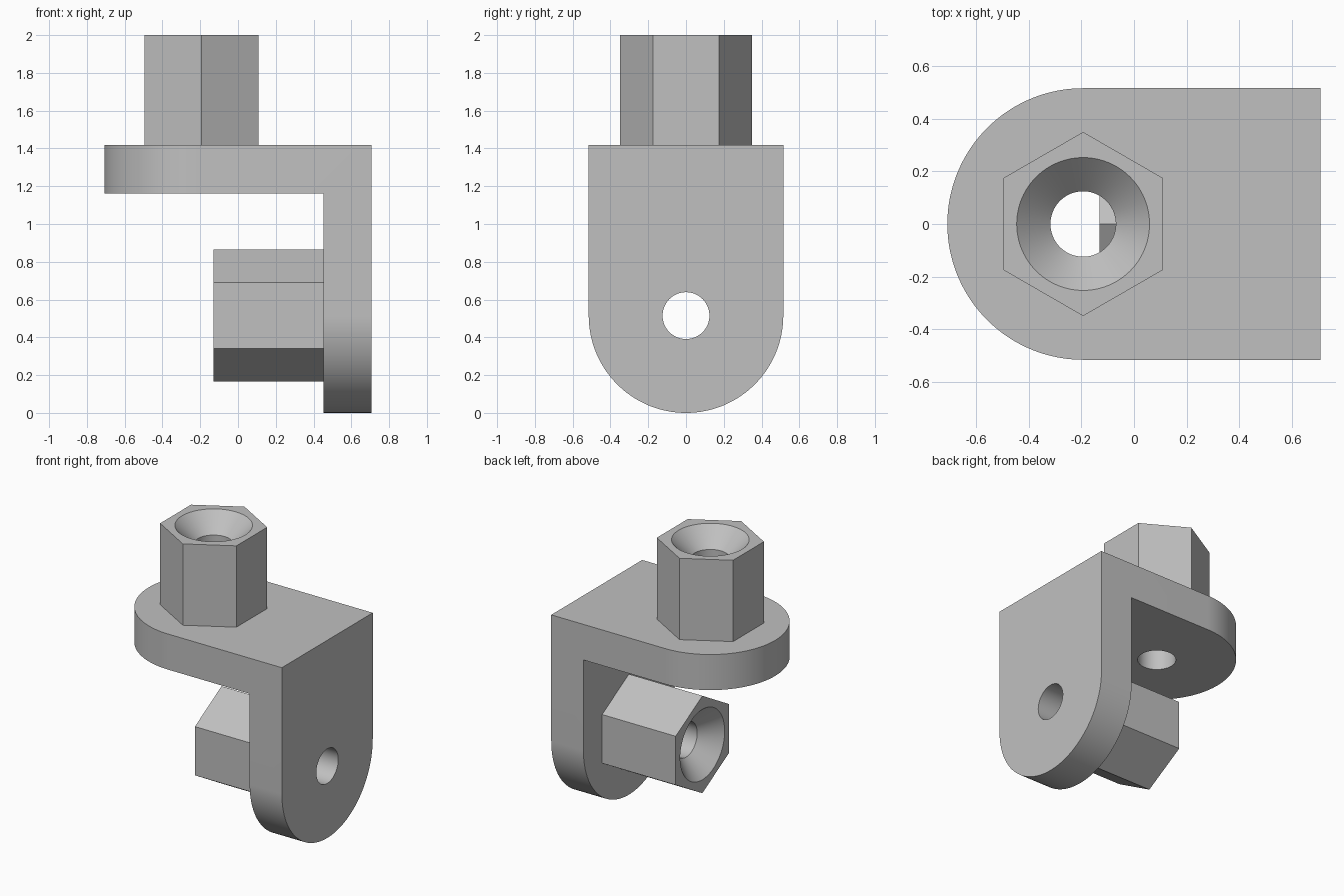
import bpy, bmesh
from math import sin, cos, pi
from mathutils import Matrix, Vector

cube = bpy.data.objects.get("Cube")
if cube:
    bpy.data.objects.remove(cube, do_unlink=True)

# Main dimensions
HALF = 0.708          # half of the bracket's width in x
R = 0.515             # rounded end radius
ELBOW = 1.417         # height of the upper plate's top
THICK = 0.255         # plate thickness
HOLE, RIM = 0.124, 0.252
TOP_X = R - HALF      # centre of the upper hole
SEG = 96

grey = bpy.data.materials.new("light_grey")
grey.use_nodes = True
colour = (0.53, 0.53, 0.53, 1)
grey.diffuse_color = colour
grey.node_tree.nodes["Principled BSDF"].inputs["Base Color"].default_value = colour


def loft(name, rings):
    """Closed solid through equal-sized rings of points."""
    bm = bmesh.new()
    loops = [[bm.verts.new(p) for p in ring] for ring in rings]
    n = len(loops[0])
    for a, b in zip(loops, loops[1:]):
        for i in range(n):
            j = (i + 1) % n
            bm.faces.new((a[i], a[j], b[j], b[i]))
    bm.faces.new(loops[0][::-1])
    bm.faces.new(loops[-1])
    bmesh.ops.recalc_face_normals(bm, faces=bm.faces)
    mesh = bpy.data.meshes.new(name)
    bm.to_mesh(mesh)
    bm.free()
    mesh.materials.append(grey)
    obj = bpy.data.objects.new(name, mesh)
    bpy.context.collection.objects.link(obj)
    return obj


def ring(radius, z, sides, turn=0):
    return [Vector((radius * cos(turn + 2 * pi * i / sides),
                    radius * sin(turn + 2 * pi * i / sides), z)) for i in range(sides)]


def combine(body, tool, operation):
    mod = body.modifiers.new(operation, 'BOOLEAN')
    mod.operation, mod.object, mod.solver = operation, tool, 'EXACT'
    bpy.context.view_layer.objects.active = body
    bpy.ops.object.modifier_apply(modifier=mod.name)
    bpy.data.objects.remove(tool, do_unlink=True)


def place(obj, matrix):
    obj.data.transform(matrix)
    return obj


# Each arm's frame: hole centre on the plate's boss side, local z along the boss,
# local x towards the elbow
upper = Matrix.Translation((TOP_X, 0, ELBOW))
lower = Matrix(((0, 0, -1, HALF - THICK), (0, 1, 0, 0),
                (1, 0, 0, R), (0, 0, 0, 1)))

# L-shaped bracket
inner_x, inner_z = HALF - THICK, ELBOW - THICK
profile = [(-1, ELBOW), (HALF, ELBOW), (HALF, -0.3),
           (inner_x, -0.3), (inner_x, inner_z), (-1, inner_z)]
body = loft("angle_bracket", [[Vector((x, y, z)) for x, z in profile] for y in (-0.7, 0.7)])

# Rounded ends
outline = [(2, R)] + [(R * cos(pi / 2 + pi * i / SEG), R * sin(pi / 2 + pi * i / SEG))
                      for i in range(SEG + 1)] + [(2, -R)]
for frame in (upper, lower):
    end = loft("end_cutter", [[Vector((x, y, z)) for x, y in outline] for z in (-3, 3)])
    combine(body, place(end, frame), 'INTERSECT')

# Hexagonal bosses with countersunk through holes
LENGTH = 2 - ELBOW
for frame, turn in ((upper, pi / 2), (lower, 0)):
    boss = loft("hex_boss", [ring(0.349, z, 6, turn) for z in (-0.1, LENGTH)])
    combine(body, place(boss, frame), 'UNION')
    bore = loft("bore_cutter", [ring(HOLE, -THICK - 0.1, SEG),
                                ring(HOLE, LENGTH - (RIM - HOLE), SEG),
                                ring(RIM + 0.05, LENGTH + 0.05, SEG)])
    combine(body, place(bore, frame), 'DIFFERENCE')

# Smooth curves, crisp edges
bpy.ops.object.select_all(action='DESELECT')
body.select_set(True)
bpy.context.view_layer.objects.active = body
bpy.ops.object.shade_smooth_by_angle(angle=pi / 7)
